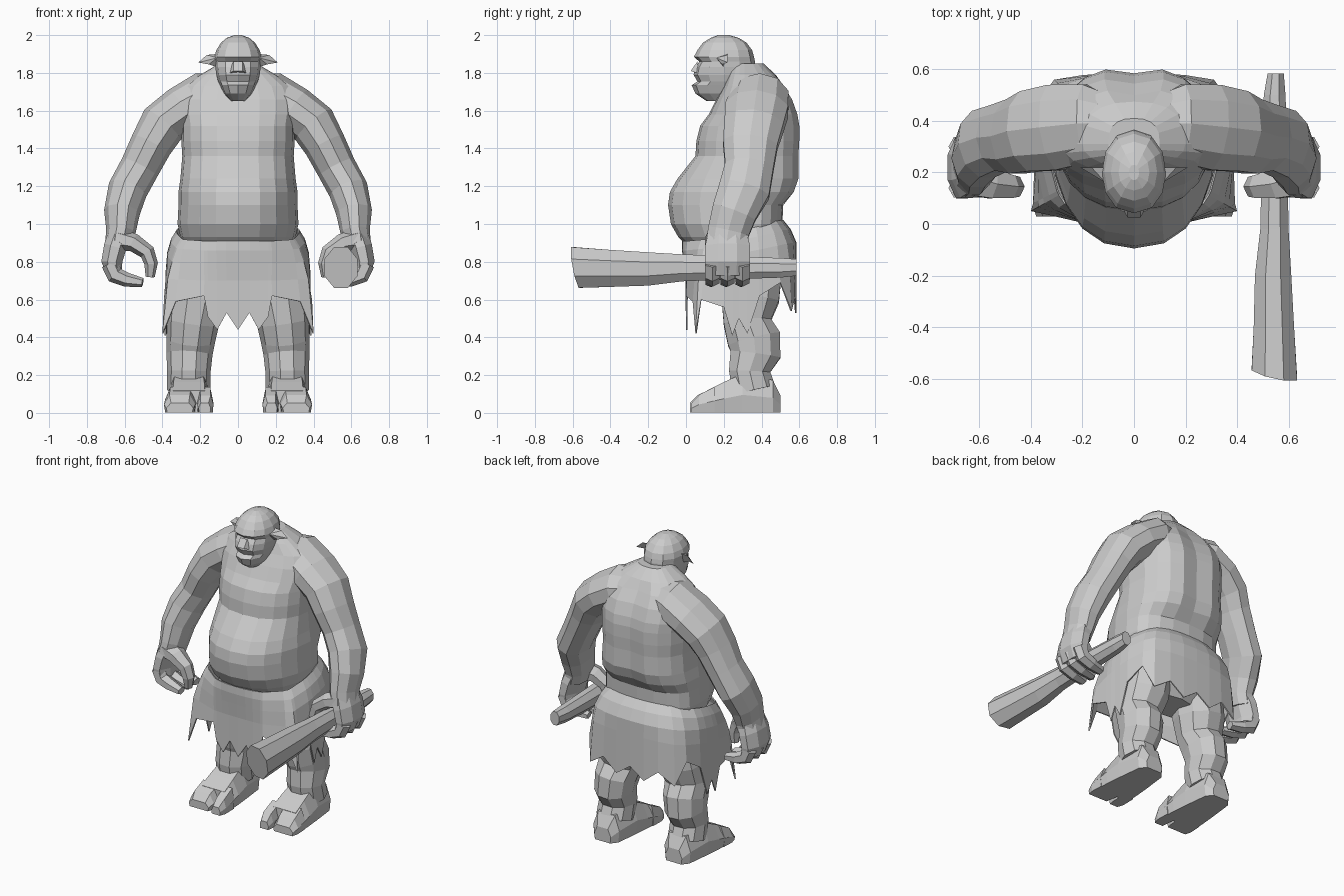
import bpy, bmesh, math
from mathutils import Vector

skin = bpy.data.materials.new("stone_grey")
skin.diffuse_color = (0.6, 0.6, 0.6, 1)


def make(name, verts, faces):
    bm = bmesh.new()
    vs = [bm.verts.new(v) for v in verts]
    for f in faces:
        bm.faces.new([vs[i] for i in f])
    bmesh.ops.recalc_face_normals(bm, faces=bm.faces)
    me = bpy.data.meshes.new(name)
    bm.to_mesh(me)
    bm.free()
    me.materials.append(skin)
    ob = bpy.data.objects.new(name, me)
    bpy.context.collection.objects.link(ob)
    return ob


def loft(name, rings, caps=True):
    """Skin a list of equal-sized closed rings."""
    n = len(rings[0])
    verts = [p for r in rings for p in r]
    faces = [(k * n + i, k * n + (i + 1) % n, (k + 1) * n + (i + 1) % n, (k + 1) * n + i)
             for k in range(len(rings) - 1) for i in range(n)]
    if caps:
        faces += [tuple(range(n)), tuple(range(len(verts) - n, len(verts)))]
    return make(name, verts, faces)


def fuse(base, others):
    """Union the other parts into base, so no surfaces stay buried inside."""
    for ob in others:
        mod = base.modifiers.new("fuse", 'BOOLEAN')
        mod.operation, mod.solver, mod.object = 'UNION', 'EXACT', ob
    dg = bpy.context.evaluated_depsgraph_get()
    me = bpy.data.meshes.new_from_object(base.evaluated_get(dg))
    base.modifiers.clear()
    if len(me.vertices) > len(base.data.vertices):
        base.data = me
        for ob in others:
            bpy.data.objects.remove(ob)


def egg(z, front, back, half, mid, n, groove=0.0, square=1.0):
    """Horizontal egg-shaped ring: two half ellipses that meet at y = mid."""
    ring = []
    for i in range(n):
        a = 2 * math.pi * i / n - math.pi / 2
        c, s = math.cos(a), math.sin(a)
        c = math.copysign(abs(c) ** 0.85, c)
        y = mid + (s ** square * (back - mid) if s > 0 else s * (mid - front))
        if s > 0.999:
            y -= groove
        ring.append((half * c, y, z))
    return ring


def tube(name, pts, n, side=1):
    """Tube along (x, y, z, radius_along_y, radius_across) points."""
    c = [Vector(p[:3]) for p in pts]
    rings = []
    for k, p in enumerate(pts):
        t = (c[min(k + 1, len(c) - 1)] - c[max(k - 1, 0)]).normalized()
        v = t.cross(Vector((0, 1, 0))).normalized()
        u = v.cross(t)
        ring = []
        for i in range(n):
            a = 2 * math.pi * (i + 0.5) / n
            q = c[k] + u * p[3] * math.cos(a) + v * p[4] * math.sin(a)
            ring.append((q.x * side, q.y, q.z))
        rings.append(ring)
    return loft(name, rings)


# Torso: overhanging belly, chest, hunched back with spine groove
trunk = [(0.86, 0.03, 0.47, 0.27), (0.93, -0.04, 0.495, 0.305), (1.0, -0.08, 0.51, 0.32),
         (1.1, -0.095, 0.515, 0.315), (1.17, -0.085, 0.58, 0.315), (1.24, -0.045, 0.605, 0.305),
         (1.36, 0.05, 0.605, 0.295), (1.44, 0.055, 0.61, 0.30), (1.52, 0.075, 0.61, 0.30),
         (1.58, 0.12, 0.60, 0.31), (1.66, 0.16, 0.57, 0.31), (1.73, 0.20, 0.525, 0.28),
         (1.79, 0.22, 0.475, 0.20), (1.85, 0.24, 0.41, 0.10)]
torso = loft("torso", [egg(z, f, b, h, 0.31, 20, 0.025 if 1.12 < z < 1.75 else 0, 0.7)
                       for z, f, b, h in trunk])

# Head: jutting jaw, mouth crease, eye recess and brow
rows = [(1.65, 0.11, 0.30, 0.04), (1.69, 0.05, 0.32, 0.075), (1.735, 0.03, 0.34, 0.095),
        (1.755, 0.06, 0.35, 0.105), (1.79, 0.04, 0.36, 0.115), (1.83, 0.05, 0.365, 0.12),
        (1.86, 0.07, 0.365, 0.12), (1.885, 0.042, 0.36, 0.125), (1.92, 0.06, 0.35, 0.115),
        (1.96, 0.09, 0.32, 0.09), (1.985, 0.13, 0.28, 0.06), (2.0, 0.17, 0.23, 0.02)]
head = loft("head", [egg(z, f, b, h, 0.2, 12) for z, f, b, h in rows])

# Broad flat nose
make("nose", [(-0.025, 0.06, 1.86), (0.025, 0.06, 1.86), (-0.05, 0.07, 1.795), (0.05, 0.07, 1.795),
              (-0.025, 0.025, 1.81), (0.025, 0.025, 1.81)],
     [(0, 1, 5, 4), (0, 4, 2), (1, 3, 5), (2, 4, 5, 3), (0, 2, 3, 1)])

ARM = [(0.05, 0.39, 1.69, 0.10, 0.10), (0.18, 0.39, 1.67, 0.16, 0.135),
       (0.30, 0.375, 1.605, 0.175, 0.125), (0.40, 0.36, 1.525, 0.165, 0.125),
       (0.46, 0.34, 1.42, 0.152, 0.112), (0.52, 0.335, 1.30, 0.135, 0.105),
       (0.585, 0.31, 1.18, 0.142, 0.105), (0.615, 0.255, 1.06, 0.125, 0.095),
       (0.62, 0.225, 0.96, 0.115, 0.078), (0.635, 0.215, 0.89, 0.115, 0.07)]
LEG = [(0.19, 0.35, 0.80, 0.17, 0.15), (0.22, 0.34, 0.60, 0.16, 0.155),
       (0.24, 0.325, 0.48, 0.132, 0.14), (0.25, 0.36, 0.39, 0.148, 0.13),
       (0.257, 0.368, 0.31, 0.14, 0.122), (0.26, 0.337, 0.22, 0.115, 0.115),
       (0.262, 0.36, 0.12, 0.12, 0.115)]


def slab(y, x0, x1, h):
    """Upright foot section with a flat sole."""
    m, w = (x0 + x1) / 2, (x1 - x0) / 2
    return [(m + a * w, y, 0.003 + b * h) for a, b in
            ((-0.92, 0), (0.92, 0), (1, 0.45), (0.65, 1), (-0.65, 1), (-1, 0.45))]


arms, lower = [], []
for s, tag in ((1, "left"), (-1, "right")):
    # Ear
    ear = [(0.11, 0.16, 1.88), (0.11, 0.22, 1.90), (0.11, 0.20, 1.83),
           (0.155, 0.19, 1.845), (0.165, 0.22, 1.895), (0.21, 0.22, 1.855)]
    make(tag + "_ear", [(x * s, y, z) for x, y, z in ear],
         [(0, 1, 4), (0, 4, 5), (0, 5, 3), (0, 3, 2), (1, 2, 3, 4), (4, 3, 5), (0, 2, 1)])

    # Arm with shoulder, palm, curled fingers and thumb
    arms.append(tube(tag + "_arm", ARM, 10, s))
    tube(tag + "_palm", [(0.625, 0.22, 0.95, 0.11, 0.065), (0.65, 0.22, 0.88, 0.128, 0.065),
                         (0.668, 0.22, 0.80, 0.13, 0.06), (0.655, 0.22, 0.735, 0.12, 0.045)], 8, s)
    for k in range(3):
        y = 0.14 + k * 0.08
        tube(f"{tag}_finger_{k + 1}",
             [(0.678, y, 0.79, 0.044, 0.046), (0.652, y, 0.73, 0.044, 0.046),
              (0.59, y, 0.705, 0.042, 0.038), (0.505, y - 0.01, 0.69, 0.032, 0.024)], 6, s)
    tube(tag + "_thumb", [(0.63, 0.18, 0.92, 0.08, 0.06), (0.55, 0.155, 0.90, 0.065, 0.048),
                          (0.48, 0.145, 0.85, 0.05, 0.042), (0.46, 0.145, 0.79, 0.044, 0.036),
                          (0.465, 0.15, 0.72, 0.028, 0.024)], 6, s)

    # Leg, foot and two split toes
    lower.append(tube(tag + "_leg", LEG, 10, s))
    parts = {"foot": [(0.50, 0.20, 0.32, 0.09), (0.46, 0.165, 0.355, 0.17), (0.30, 0.145, 0.375, 0.205),
                      (0.20, 0.135, 0.385, 0.16), (0.11, 0.13, 0.39, 0.115)],
             "inner_toe": [(0.15, 0.132, 0.218, 0.133), (0.06, 0.13, 0.214, 0.09),
                           (0.02, 0.145, 0.208, 0.05)],
             "outer_toe": [(0.15, 0.218, 0.388, 0.133), (0.07, 0.226, 0.392, 0.093),
                           (0.03, 0.236, 0.38, 0.05)]}
    for part, secs in parts.items():
        ob = loft(f"{tag}_{part}", [[(x * s, y, z) for x, y, z in slab(*q)] for q in secs])
        if part == "foot":
            lower.append(ob)

# Pelvis under the skirt
pelvis = loft("pelvis", [egg(z, f, b, h, 0.3, 12) for z, f, b, h in
                         ((0.62, 0.22, 0.44, 0.18), (0.72, 0.10, 0.50, 0.30), (0.88, 0.06, 0.48, 0.28))])
fuse(torso, arms + [head])
fuse(pelvis, lower)

# Ragged skirt: hem outline from front centre round to back centre, then mirrored
hem = [(0, 0, 0.44), (0.06, 0, 0.53), (0.11, 0, 0.44), (0.16, 0, 0.51), (0.18, 0, 0.62),
       (0.33, 0.035, 0.59), (0.40, 0.05, 0.42), (0.392, 0.08, 0.60), (0.388, 0.2, 0.56),
       (0.388, 0.245, 0.41), (0.385, 0.28, 0.50), (0.385, 0.325, 0.42), (0.38, 0.39, 0.62),
       (0.355, 0.50, 0.69), (0.31, 0.56, 0.54), (0.20, 0.578, 0.61), (0.10, 0.585, 0.53),
       (0, 0.585, 0.60)]
outline = hem + [(-x, y, z) for x, y, z in hem[-2:0:-1]]


def skirt_ring(drop, rx, rf, rb, blend):
    """Waist ellipse blended towards the boxy hem outline."""
    ring = []
    for x, y, z in outline:
        d = y - 0.28
        r = rb if d > 0 else rf
        k = (abs(x / rx) ** 2.5 + abs(d / r) ** 2.5) ** -0.4
        ex, ey = x * k, d * k
        ring.append((ex + (x - ex) * blend, 0.28 + ey + (d - ey) * blend,
                     0.91 + 0.19 * y - drop))
    return ring


skirt = loft("skirt", [skirt_ring(0, 0.325, 0.30, 0.235, 0.0), skirt_ring(0.05, 0.35, 0.305, 0.27, 0.15),
                       skirt_ring(0.12, 0.37, 0.30, 0.305, 0.35), skirt_ring(0.21, 0.375, 0.29, 0.305, 0.65),
                       outline], caps=False)
mod = skirt.modifiers.new("thickness", 'SOLIDIFY')
mod.thickness = 0.008

# Club: tapered octagon with a slanted thick end
club = []
for y, x, z, rx, rz in ((-0.58, 0.545, 0.77, 0.09, 0.11), (-0.40, 0.543, 0.765, 0.08, 0.10),
                        (-0.20, 0.54, 0.762, 0.072, 0.09), (-0.02, 0.545, 0.768, 0.056, 0.073),
                        (0.30, 0.546, 0.768, 0.05, 0.06), (0.50, 0.546, 0.768, 0.043, 0.053),
                        (0.585, 0.55, 0.77, 0.032, 0.045)):
    ring = []
    for i in range(8):
        a = math.pi * (i + 0.5) / 4
        c, sn = math.cos(a) * 1.06, math.sin(a) * 1.06
        slant = -0.02 * c - 0.02 * sn if y < -0.5 else 0
        ring.append((x + rx * c, y + slant, z + rz * sn))
    club.append(ring)
loft("club", club)
